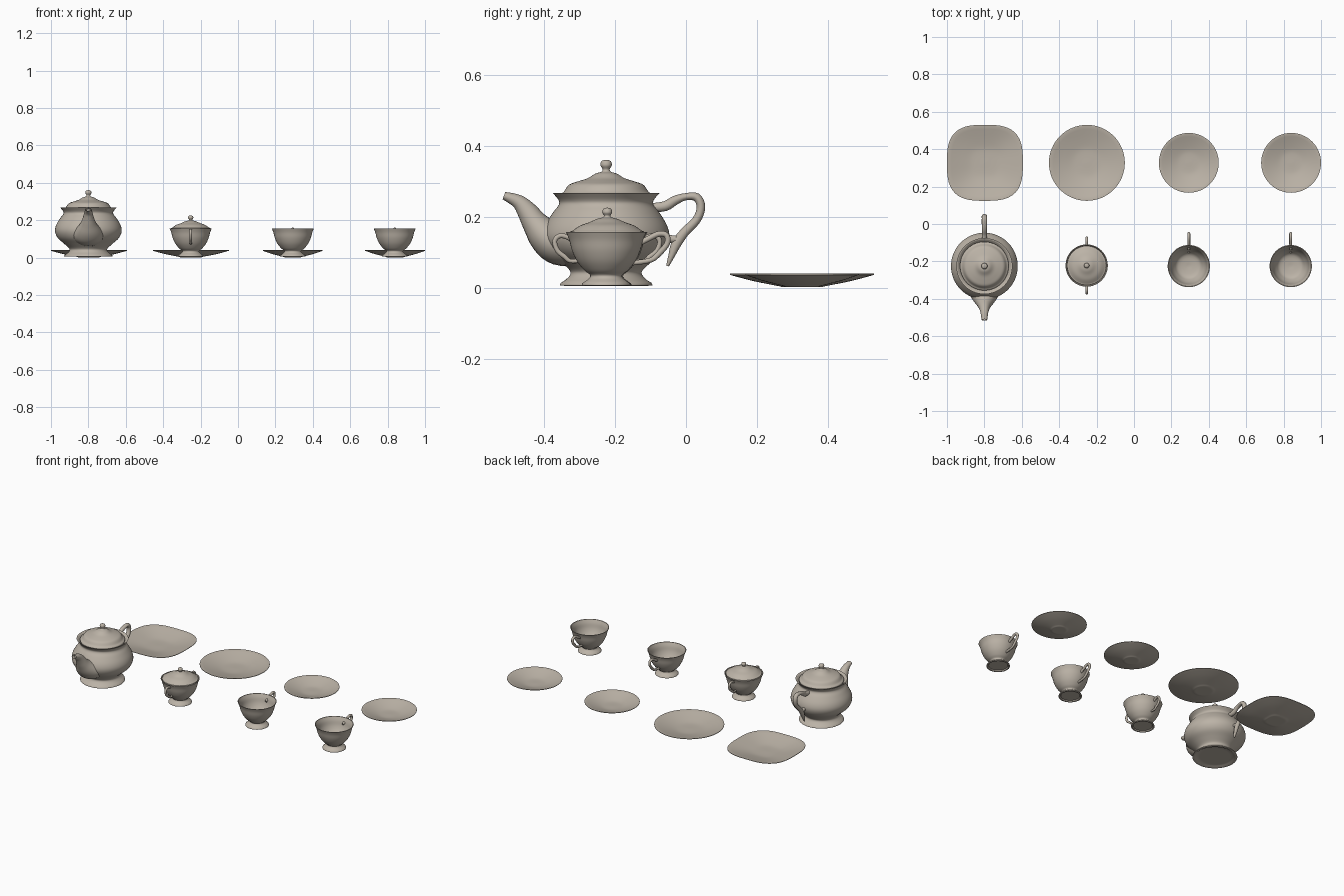
import bpy, bmesh, math
from mathutils import Vector

china = bpy.data.materials.new("warm_grey_china")
china.diffuse_color = (0.50, 0.45, 0.385, 1)


def spline(pts, n=4):
    """Catmull-Rom smoothing of points of any dimension."""
    out = []
    for i in range(len(pts) - 1):
        p0, p1 = Vector(pts[max(i - 1, 0)]), Vector(pts[i])
        p2, p3 = Vector(pts[i + 1]), Vector(pts[min(i + 2, len(pts) - 1)])
        for k in range(n):
            t = k / n
            out.append(0.5 * (2 * p1 + (p2 - p0) * t + (2 * p0 - 5 * p1 + 4 * p2 - p3) * t * t
                              + (3 * p1 - p0 - 3 * p2 + p3) * t ** 3))
    return out + [Vector(pts[-1])]


def finish(name, bm, loc, angle=50):
    bmesh.ops.remove_doubles(bm, verts=bm.verts, dist=1e-5)
    bmesh.ops.recalc_face_normals(bm, faces=bm.faces)
    me = bpy.data.meshes.new(name)
    bm.to_mesh(me)
    bm.free()
    me.materials.append(china)
    ob = bpy.data.objects.new(name, me)
    ob.location = loc
    bpy.context.collection.objects.link(ob)
    bpy.ops.object.select_all(action='DESELECT')
    ob.select_set(True)
    bpy.context.view_layer.objects.active = ob
    bpy.ops.object.shade_smooth_by_angle(angle=math.radians(angle))
    return ob


def skin(bm, rings):
    for a, b in zip(rings, rings[1:]):
        for i in range(len(a)):
            j = (i + 1) % len(a)
            bm.faces.new((a[i], a[j], b[j], b[i]))


def lathe(name, sections, loc, power=2.0, segs=64):
    """Turn profile sections of (r, z); power > 2 gives a squarer outline."""
    bm = bmesh.new()
    rings = []
    for r, z in [p for s in sections for p in spline(s)]:
        ring = []
        for i in range(segs):
            a = 2 * math.pi * i / segs
            c, s = math.cos(a), math.sin(a)
            k = max(r, 0) * (abs(c) ** power + abs(s) ** power) ** (-1 / power)
            ring.append(bm.verts.new((k * c, k * s, z)))
        rings.append(ring)
    skin(bm, rings)
    bmesh.ops.dissolve_degenerate(bm, dist=1e-6, edges=bm.edges)
    return finish(name, bm, loc)


def tube(name, pts, loc, segs=16, mouth=False):
    """Sweep an ellipse in the y-z plane; points are (y, z, depth, half width)."""
    bm = bmesh.new()
    path = spline(pts)
    rings = []
    for i, p in enumerate(path):
        d = path[min(i + 1, len(path) - 1)] - path[max(i - 1, 0)]
        n = Vector((-d[1], d[0])).normalized()
        rings.append([])
        for k in range(segs):
            a = 2 * math.pi * k / segs
            u, w = math.cos(a) * p[2], math.sin(a) * p[3]
            rings[-1].append(bm.verts.new((w, p[0] + n.x * u, p[1] + n.y * u)))
    skin(bm, rings)
    bm.faces.new(rings[0])
    end = bm.faces.new(rings[-1])
    if mouth:  # hollow opening
        bm.normal_update()
        bmesh.ops.inset_region(bm, faces=[end], thickness=0.004)
        d = Vector((0, path[-3][0] - path[-1][0], path[-3][1] - path[-1][1]))
        bmesh.ops.translate(bm, verts=list(end.verts), vec=d)
    return finish(name, bm, loc)


# Teapot
pot = (-0.80, -0.225, 0)
lathe("teapot_body", [
    [(0, 0.012), (0.11, 0.012)],
    [(0.118, 0.006), (0.13, 0.007), (0.128, 0.014)],
    [(0.115, 0.022), (0.102, 0.036), (0.103, 0.05), (0.130, 0.075), (0.163, 0.105), (0.178, 0.14),
     (0.172, 0.175), (0.150, 0.212), (0.134, 0.233), (0.134, 0.247), (0.150, 0.267)],
    [(0.144, 0.266), (0.128, 0.25), (0.128, 0.23)]], pot)
lathe("teapot_lid", [
    [(0.127, 0.25), (0.130, 0.262), (0.120, 0.270)],
    [(0.116, 0.276), (0.104, 0.291), (0.080, 0.300), (0.052, 0.309), (0.030, 0.322), (0.014, 0.327),
     (0.010, 0.334), (0.016, 0.345), (0.014, 0.356), (0.007, 0.360), (0, 0.361)]], pot)
tube("teapot_spout", [
    (-0.08, 0.125, 0.065, 0.085), (-0.135, 0.130, 0.065, 0.085), (-0.170, 0.148, 0.052, 0.066),
    (-0.200, 0.182, 0.037, 0.042), (-0.222, 0.215, 0.029, 0.029), (-0.248, 0.243, 0.020, 0.021),
    (-0.288, 0.260, 0.011, 0.015)], pot, 24, True)
tube("teapot_handle", [
    (0.120, 0.226, 0.012, 0.012), (0.165, 0.230, 0.014, 0.013), (0.195, 0.247, 0.013, 0.013),
    (0.225, 0.257, 0.010, 0.014), (0.255, 0.255, 0.012, 0.014), (0.267, 0.228, 0.012, 0.014),
    (0.255, 0.192, 0.012, 0.013), (0.222, 0.158, 0.013, 0.012), (0.198, 0.125, 0.014, 0.012),
    (0.184, 0.090, 0.009, 0.010), (0.173, 0.062, 0.004, 0.005)], pot)
tube("teapot_handle_link", [
    (0.155, 0.145, 0.012, 0.011), (0.18, 0.138, 0.011, 0.011), (0.208, 0.137, 0.010, 0.010)], pot)

# Shared bowl shape for the sugar bowl and both cups
BOWL = [
    [(0, 0.012), (0.055, 0.012)],
    [(0.060, 0.006), (0.068, 0.007), (0.067, 0.013)],
    [(0.058, 0.019), (0.047, 0.028), (0.046, 0.037), (0.062, 0.050), (0.082, 0.075),
     (0.096, 0.105), (0.104, 0.135), (0.113, 0.157)],
    [(0.109, 0.157), (0.099, 0.135), (0.091, 0.105), (0.077, 0.078), (0.055, 0.056), (0, 0.048)]]
EAR = [(0.085, 0.128, 0.007, 0.006), (0.110, 0.142, 0.007, 0.007), (0.133, 0.147, 0.007, 0.007),
       (0.148, 0.132, 0.007, 0.007), (0.140, 0.105, 0.007, 0.007), (0.120, 0.088, 0.007, 0.007),
       (0.105, 0.076, 0.006, 0.006), (0.075, 0.076, 0.006, 0.006)]

# Sugar bowl with lid and two handles
sugar = (-0.253, -0.222, 0)
lathe("sugar_bowl", BOWL, sugar)
lathe("sugar_lid", [
    [(0.100, 0.146), (0.105, 0.157), (0.098, 0.161)],
    [(0.094, 0.164), (0.075, 0.176), (0.050, 0.185), (0.030, 0.194), (0.012, 0.199), (0.009, 0.204),
     (0.014, 0.212), (0.012, 0.221), (0.006, 0.225), (0, 0.226)]], sugar)
for side, label in ((1, "back"), (-1, "front")):
    tube("sugar_handle_" + label, [(side * p[0],) + p[1:] for p in EAR], sugar)

# Cups
for i, x in enumerate((0.293, 0.838)):
    cup = (x, -0.225, 0)
    lathe(f"cup_{i + 1}", BOWL, cup)
    tube(f"cup_handle_{i + 1}", [
        (0.088, 0.122, 0.007, 0.007), (0.118, 0.138, 0.008, 0.008), (0.148, 0.152, 0.008, 0.008),
        (0.170, 0.148, 0.008, 0.008), (0.172, 0.125, 0.008, 0.008), (0.150, 0.098, 0.008, 0.007),
        (0.125, 0.078, 0.007, 0.007), (0.072, 0.070, 0.007, 0.007)], cup)

# Plates and saucers: (name, x, rim radius, squareness)
for name, x, r, power in (("square_plate", -0.797, 0.203, 3.0), ("round_plate", -0.252, 0.203, 2.0),
                          ("saucer_1", 0.293, 0.16, 2.0), ("saucer_2", 0.84, 0.16, 2.0)):
    lathe(name, [
        [(0, 0.002), (0.28 * r, 0.002)],
        [(0.30 * r, 0.004), (0.65 * r, 0.018), (0.9 * r, 0.031), (r, 0.037)],
        [(r, 0.040), (0.97 * r, 0.040)],
        [(0.88 * r, 0.035), (0.65 * r, 0.023), (0.42 * r, 0.013), (0.25 * r, 0.010), (0, 0.010)]],
        (x, 0.327, 0), power)
